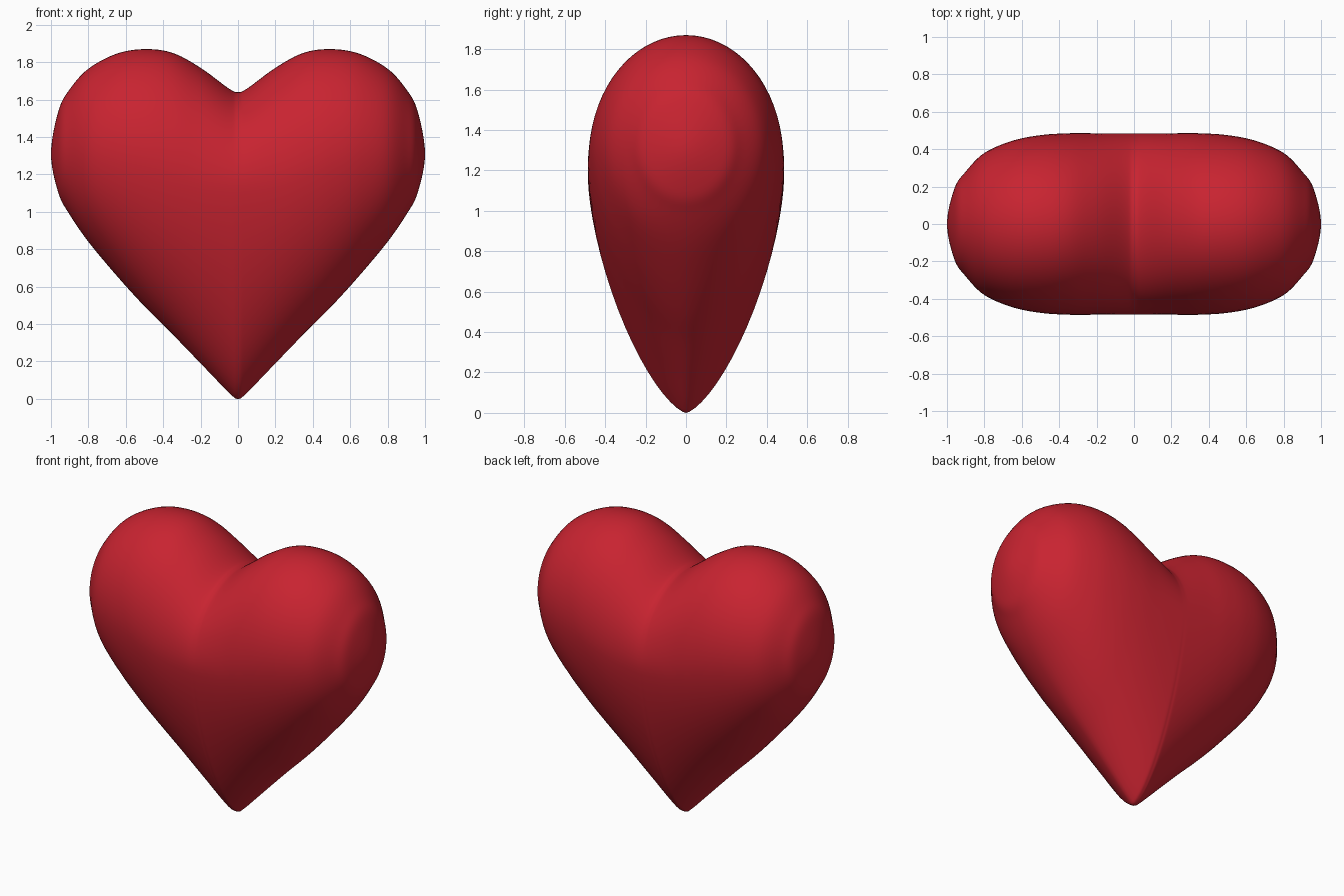
import bpy, bmesh, math

cube = bpy.data.objects.get("Cube")
if cube:
    bpy.data.objects.remove(cube, do_unlink=True)

# One flat red for the whole body
red = bpy.data.materials.new("heart_red")
red.use_nodes = True
red.diffuse_color = (0.58, 0.017, 0.03, 1)
red.node_tree.nodes["Principled BSDF"].inputs["Base Color"].default_value = red.diffuse_color

# Upright slices of one lobe: x, top, bottom, widest height, half depth
SLICES = [
    (0.00, 1.64, 0.00, 1.15, 0.485),
    (0.05, 1.66, 0.035, 1.155, 0.485),
    (0.20, 1.77, 0.19, 1.18, 0.485),
    (0.35, 1.85, 0.345, 1.23, 0.485),
    (0.50, 1.87, 0.495, 1.28, 0.475),
    (0.65, 1.845, 0.66, 1.31, 0.445),
    (0.80, 1.765, 0.84, 1.32, 0.38),
    (0.90, 1.655, 0.985, 1.32, 0.28),
    (0.96, 1.54, 1.10, 1.315, 0.19),
    (1.00, 1.31, 1.31, 1.31, 0.00),
]
STEPS = 6       # rings between two slices
SEGMENTS = 72   # points around a ring


def spline(a, b, c, d, t):
    """Smooth curve from b to c."""
    return 0.5 * (2 * b + (c - a) * t + (2 * a - 5 * b + 4 * c - d) * t * t
                  + (3 * b - a - 3 * c + d) * t ** 3)


def smooth_slices():
    # Reflected neighbours keep the centre and the outer pole round
    first, last = SLICES[1], SLICES[-2]
    before = (-first[0],) + first[1:]
    after = (last[0], last[2], last[1], last[3], -last[4])
    keys = [before] + SLICES + [after]
    for i in range(1, len(keys) - 2):
        for step in range(STEPS):
            yield [spline(*v, step / STEPS) for v in zip(*keys[i - 1:i + 3])]
    yield SLICES[-1]


def ring_point(x, top, bottom, mid, half, angle):
    """Round above the widest height, tapering like an egg below it."""
    c, s = math.cos(angle), math.sin(angle)
    if s >= 0:
        return x, half * c, mid + (top - mid) * s
    blend = min(x / 0.9, 1)
    p, q = 1.5 + 0.5 * blend, 1.45 + 0.55 * blend
    y = math.copysign(half * abs(c) ** (2 / q), c)
    return x, y, mid - (mid - bottom) * abs(s) ** (2 / p)


# Skin the rings of one lobe
bm = bmesh.new()
rings = [[bm.verts.new(ring_point(*row, math.tau * k / SEGMENTS))
          for k in range(SEGMENTS)] for row in smooth_slices()]
for a, b in zip(rings, rings[1:]):
    for k in range(SEGMENTS):
        n = (k + 1) % SEGMENTS
        bm.faces.new((a[k], a[n], b[n], b[k]))
bmesh.ops.remove_doubles(bm, verts=bm.verts, dist=0.0005)
bmesh.ops.recalc_face_normals(bm, faces=bm.faces)
for face in bm.faces:
    face.smooth = True
mesh = bpy.data.meshes.new("heart")
bm.to_mesh(mesh)
bm.free()
mesh.materials.append(red)
heart = bpy.data.objects.new("heart", mesh)
bpy.context.collection.objects.link(heart)

# The other lobe
mirror = heart.modifiers.new("Mirror", "MIRROR")
mirror.use_clip = True
mirror.merge_threshold = 0.001
